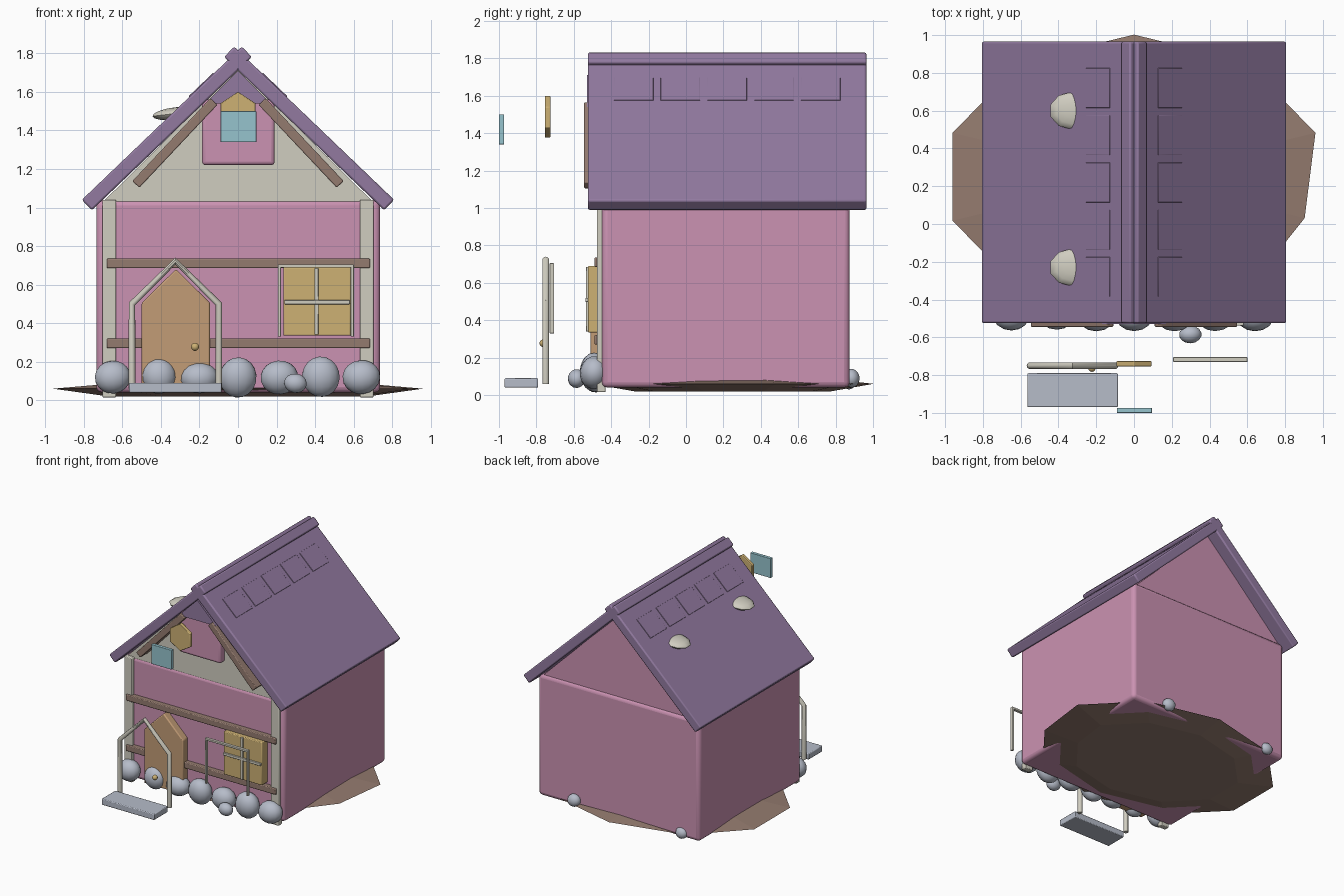
import bpy, bmesh, math, random
from mathutils import Matrix, Vector

random.seed(4)
cube = bpy.data.objects.get("Cube")
if cube:
    bpy.data.objects.remove(cube, do_unlink=True)


def material(name, r, g, b):
    lin = [((c / 255 + 0.055) / 1.055) ** 2.4 for c in (r, g, b)] + [1.0]
    m = bpy.data.materials.new(name)
    m.use_nodes = True
    m.diffuse_color = lin
    m.node_tree.nodes["Principled BSDF"].inputs["Base Color"].default_value = lin
    return m


PINK = material("pink plaster", 203, 146, 178)
PURPLE = material("purple roof", 146, 122, 160)
CREAM = material("cream", 208, 205, 192)
BROWN = material("brown", 148, 123, 111)
STONE = material("blue grey stone", 182, 188, 201)
DOOR = material("tan door", 194, 156, 118)
YELLOW = material("yellow", 205, 177, 116)
TEAL = material("teal", 150, 195, 205)


def finish(name, bm, mat, bevel=0.0, segments=2, smooth=True):
    bmesh.ops.recalc_face_normals(bm, faces=bm.faces)
    me = bpy.data.meshes.new(name)
    bm.to_mesh(me)
    bm.free()
    me.materials.append(mat)
    ob = bpy.data.objects.new(name, me)
    bpy.context.collection.objects.link(ob)
    if bevel:
        mod = ob.modifiers.new("bevel", "BEVEL")
        mod.width, mod.segments = bevel, segments
    if smooth:
        bpy.ops.object.select_all(action="DESELECT")
        ob.select_set(True)
        bpy.context.view_layer.objects.active = ob
        bpy.ops.object.shade_smooth_by_angle(angle=math.radians(35))
    return ob


def box(name, x, y, z, mat, bevel=0.006, segments=2):
    """Box from (min, max) ranges."""
    bm = bmesh.new()
    size = [b - a for a, b in (x, y, z)]
    mid = [(a + b) / 2 for a, b in (x, y, z)]
    bmesh.ops.create_cube(bm, size=1, matrix=Matrix.Translation(mid) @ Matrix.Diagonal(size + [1]))
    return finish(name, bm, mat, bevel, segments)


def tilted(name, centre, size, angle, mat, bevel=0.006):
    """Box turned about the y axis."""
    ob = box(name, *[(-s / 2, s / 2) for s in size], mat, bevel)
    ob.location = centre
    ob.rotation_euler.y = angle
    return ob


def prism(name, outline, y0, y1, mat, bevel=0.0):
    """Outline in x, z extruded along y."""
    bm = bmesh.new()
    front = bm.faces.new([bm.verts.new((x, y0, z)) for x, z in outline])
    out = bmesh.ops.extrude_face_region(bm, geom=[front])["geom"]
    bmesh.ops.translate(bm, vec=(0, y1 - y0, 0), verts=[v for v in out if isinstance(v, bmesh.types.BMVert)])
    return finish(name, bm, mat, bevel)


def ball(name, centre, radii, mat, turn=(0, 0, 0), segments=14, rings=9):
    bm = bmesh.new()
    bmesh.ops.create_uvsphere(bm, u_segments=segments, v_segments=rings, radius=1)
    bmesh.ops.scale(bm, vec=radii, verts=bm.verts)
    ob = finish(name, bm, mat)
    ob.location = centre
    ob.rotation_euler = turn
    return ob


def tube(name, points, radius, mat):
    cu = bpy.data.curves.new(name, "CURVE")
    cu.dimensions = "3D"
    cu.bevel_depth, cu.bevel_resolution, cu.use_fill_caps = radius, 3, True
    sp = cu.splines.new("POLY")
    sp.points.add(len(points) - 1)
    for p, co in zip(sp.points, points):
        p.co = (*co, 1)
    cu.materials.append(mat)
    ob = bpy.data.objects.new(name, cu)
    bpy.context.collection.objects.link(ob)
    bpy.ops.object.select_all(action="DESELECT")
    ob.select_set(True)
    bpy.context.view_layer.objects.active = ob
    bpy.ops.object.convert(target="MESH")
    bpy.ops.object.shade_smooth_by_angle(angle=math.radians(40))


# Ground: irregular ten-sided disc, thick in the middle
bm = bmesh.new()
rings = []
for scale, z in ((0.7, 0.02), (1.0, 0.06), (0.7, 0.085)):
    ring = []
    for i in range(10):
        a = math.radians(90 + 36 * i)
        r = scale * (0.95 if i == 7 else 1.01)
        ring.append(bm.verts.new((r * math.cos(a), 0.25 + 0.745 * r * math.sin(a), z)))
    rings.append(ring)
for low, high in zip(rings, rings[1:]):
    for i in range(10):
        j = (i + 1) % 10
        bm.faces.new((low[i], low[j], high[j], high[i]))
bm.faces.new(rings[0])
bm.faces.new(rings[-1])
finish("ground", bm, BROWN, smooth=False)

# House body and gable
box("house_body", (-0.735, 0.738), (-0.45, 0.875), (0.04, 1.04), PINK, 0.03, 3)
GABLE = [(-0.7, 1.03), (0.7, 1.03), (0, 1.72)]
prism("gable_block", GABLE, -0.42, 0.86, PINK)
prism("front_gable_panel", GABLE, -0.447, -0.42, CREAM)
prism("gable_peak", [(-0.17, 1.54), (0.17, 1.54), (0, 1.71)], -0.53, -0.44, PURPLE)
box("gable_pink_panel", (-0.187, 0.19), (-0.5, -0.43), (1.22, 1.56), PINK, 0.018, 3)

# Roof slabs crossing at the ridge, with a row of raised tiles on each slope
top, eave, thick = Vector((-0.02, 0, 1.835)), Vector((0.81, 0, 1.04)), 0.075
run = (eave - top).normalized()
normal = Vector((-run.z, 0, run.x))
pitch = math.atan2(-run.z, run.x)
for side, label in ((1, "left"), (-1, "right")):
    def flip(v):
        return Vector((v.x * side, v.y, v.z))
    mid = (top + eave) / 2 - normal * thick / 2 + Vector((0, 0.22, 0))
    tilted("roof_" + label, flip(mid), ((eave - top).length, 1.49, thick), pitch * side, PURPLE, 0.01)
    for i in range(5):
        spot = top + run * 0.29 + Vector((0, -0.28 + 0.25 * i, 0))
        tilted(f"roof_tile_{label}_{i}", flip(spot), (0.175, 0.21, 0.01), pitch * side, PURPLE, 0.002)
    # Sloping gable timbers
    a, b = Vector((0.125, -0.49, 1.55)), Vector((0.53, -0.49, 1.12))
    tilted("gable_beam_" + label, flip((a + b) / 2), ((b - a).length, 0.11, 0.05),
           math.atan2(a.z - b.z, b.x - a.x) * side, BROWN)
    # Corner posts
    x = 0.668 * side
    box("corner_post_" + label, (x - 0.036, x + 0.036), (-0.477, -0.43), (0.015, 1.04), CREAM)

# Shelf mushrooms on one roof slope
for y in (0.6, -0.23):
    ball("roof_mushroom", (-0.325, y, 1.488), (0.125, 0.1, 0.032), CREAM, (0, -0.12, 0), 10, 8)

# Horizontal timbers
for z in (0.71, 0.295):
    box("wall_beam", (-0.68, 0.685), (-0.49, -0.44), (z - 0.025, z + 0.025), BROWN)

# Door, knob, porch arch and step
prism("door", [(-0.5, 0.06), (-0.145, 0.06), (-0.145, 0.505), (-0.322, 0.68), (-0.5, 0.505)],
      -0.51, -0.44, DOOR, 0.008)
ball("door_knob", (-0.223, -0.762, 0.277), (0.021, 0.021, 0.021), YELLOW)
tube("porch_arch", [(x, -0.75, z) for x, z in
     ((-0.55, 0.06), (-0.55, 0.5), (-0.325, 0.722), (-0.1, 0.5), (-0.1, 0.06))], 0.018, CREAM)
box("front_step", (-0.565, -0.085), (-0.97, -0.79), (0.04, 0.09), STONE)

# Window with cross bars and the frame standing before it
box("window_pane", (0.235, 0.585), (-0.525, -0.44), (0.335, 0.69), YELLOW)
box("window_bar_upright", (0.396, 0.418), (-0.535, -0.515), (0.34, 0.685), CREAM, 0.003)
box("window_bar_level", (0.24, 0.58), (-0.538, -0.515), (0.498, 0.52), CREAM, 0.003)
for x in (0.207, 0.585):
    box("window_frame_side", (x, x + 0.016), (-0.73, -0.705), (0.33, 0.705), CREAM, 0.003)
box("window_frame_top", (0.207, 0.601), (-0.73, -0.705), (0.688, 0.705), CREAM, 0.003)

# Attic window pieces
prism("attic_window", [(0, 1.6), (0.092, 1.54), (0.092, 1.43), (0, 1.375), (-0.092, 1.43), (-0.092, 1.54)],
      -0.755, -0.725, YELLOW, 0.004)
box("attic_glass", (-0.09, 0.095), (-1.0, -0.973), (1.34, 1.5), TEAL, 0.002)

# Foundation stones: x, y, z, radius, height radius
STONES = [(-0.65, -0.49, 0.12, 0.095, 0.085), (-0.41, -0.49, 0.125, 0.09, 0.092),
          (-0.2, -0.49, 0.115, 0.1, 0.08), (0, -0.49, 0.118, 0.098, 0.105),
          (0.215, -0.49, 0.118, 0.1, 0.088), (0.43, -0.49, 0.122, 0.1, 0.105),
          (0.64, -0.49, 0.12, 0.1, 0.088), (0.298, -0.585, 0.088, 0.06, 0.05),
          (0.4, 0.885, 0.09, 0.055, 0.05), (-0.57, 0.87, 0.075, 0.05, 0.045)]
for i, (x, y, z, r, h) in enumerate(STONES):
    ball(f"stone_{i}", (x, y, z), (r, r * 0.78, h), STONE,
         (random.uniform(-0.15, 0.15), random.uniform(-0.15, 0.15), 0))
